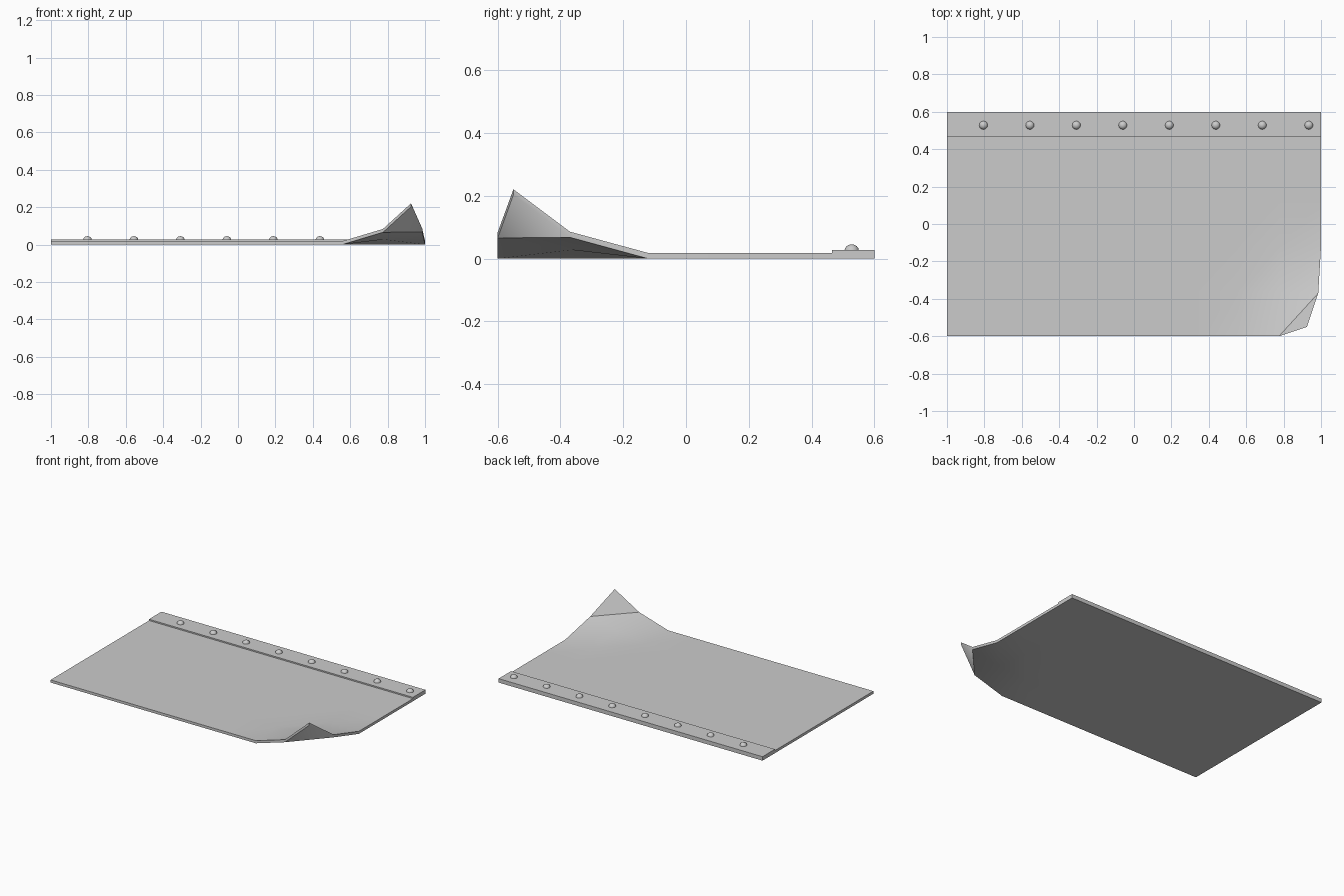
import bpy, bmesh
from math import radians

cube = bpy.data.objects.get("Cube")
if cube:
    bpy.data.objects.remove(cube, do_unlink=True)

metal = bpy.data.materials.new("grey_metal")
metal.use_nodes = True
GREY = (0.6, 0.6, 0.6, 1)
metal.diffuse_color = GREY
metal.node_tree.nodes["Principled BSDF"].inputs["Base Color"].default_value = GREY

THICK = 0.018
STRIP_TOP = 0.027
COLS, ROWS = 9, 5


def finish(bm, name):
    bmesh.ops.recalc_face_normals(bm, faces=bm.faces)
    mesh = bpy.data.meshes.new(name)
    bm.to_mesh(mesh)
    bm.free()
    mesh.materials.append(metal)
    obj = bpy.data.objects.new(name, mesh)
    bpy.context.collection.objects.link(obj)
    bpy.ops.object.select_all(action='DESELECT')
    obj.select_set(True)
    bpy.context.view_layer.objects.active = obj
    bpy.ops.object.shade_smooth_by_angle(angle=radians(40))
    return obj


# Sheet with a bent-up corner: grid steps counted from the curled corner
curl = {
    (0, 0): (0.925, -0.55, 0.203),
    (1, 0): (0.775, -0.6, 0.066),
    (0, 1): (0.985, -0.37, 0.068),
    (1, 1): (0.778, -0.365, 0.028),
}
bm = bmesh.new()


def layer(offset):
    grid = {}
    for i in range(COLS + 1):
        for j in range(ROWS + 1):
            flat = (-1 + 2 * i / COLS, -0.6 + 1.2 * j / ROWS, 0)
            x, y, z = curl.get((COLS - i, j), flat)
            grid[i, j] = bm.verts.new((x, y, z + offset))
    return grid


bottom, top = layer(0), layer(THICK)
for grid in (bottom, top):
    for i in range(COLS):
        for j in range(ROWS):
            a, b = grid[i, j], grid[i + 1, j]
            c, d = grid[i + 1, j + 1], grid[i, j + 1]
            if i >= COLS - 2 and j < 2:
                # Creases run across the curled corner
                bm.faces.new((a, b, c))
                bm.faces.new((a, c, d))
            else:
                bm.faces.new((a, b, c, d))

# Rim walls joining both layers
rim = [(i, 0) for i in range(COLS)] + [(COLS, j) for j in range(ROWS)]
rim += [(i, ROWS) for i in range(COLS, 0, -1)] + [(0, j) for j in range(ROWS, 0, -1)]
for p, q in zip(rim, rim[1:] + rim[:1]):
    bm.faces.new((bottom[p], bottom[q], top[q], top[p]))
finish(bm, "curled_sheet")

# Raised strip along the back edge
bm = bmesh.new()
bmesh.ops.create_cube(bm, size=1)
bmesh.ops.scale(bm, vec=(2, 0.135, STRIP_TOP - THICK), verts=bm.verts)
bmesh.ops.translate(bm, vec=(0, 0.5325, (STRIP_TOP + THICK) / 2), verts=bm.verts)
finish(bm, "back_strip")

# Row of domed rivets
for n in range(8):
    bm = bmesh.new()
    bmesh.ops.create_uvsphere(bm, u_segments=12, v_segments=8, radius=0.023)
    low = [v for v in bm.verts if v.co.z < -0.001]
    bmesh.ops.delete(bm, geom=low, context='VERTS')
    bmesh.ops.holes_fill(bm, edges=bm.edges)
    bmesh.ops.scale(bm, vec=(1, 1, 0.85), verts=bm.verts)
    bmesh.ops.translate(bm, vec=(-0.805 + n * 0.2485, 0.528, STRIP_TOP - 0.001), verts=bm.verts)
    finish(bm, f"rivet_{n + 1}")
